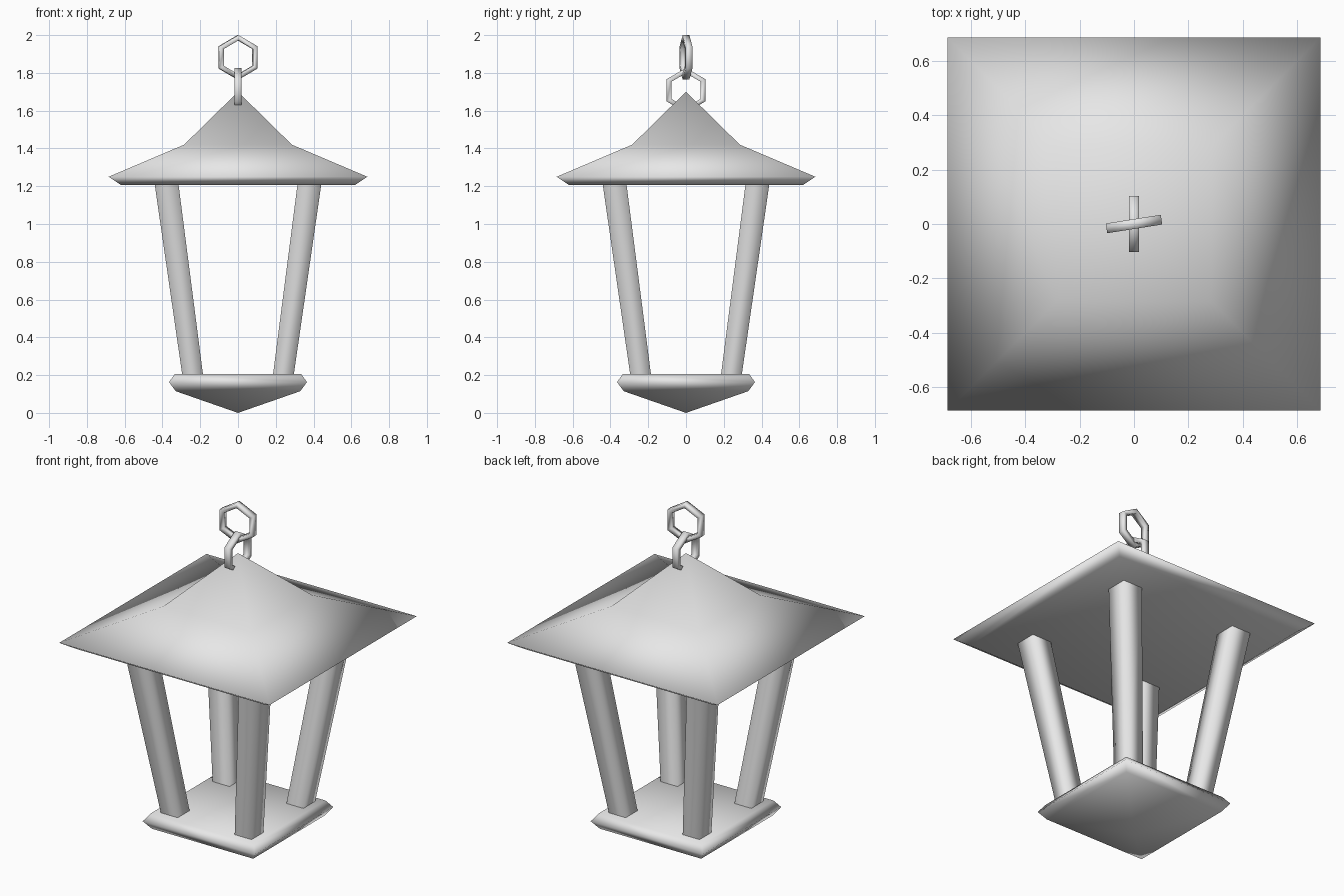
import bpy, bmesh, math
from mathutils import Matrix, Vector

if "Cube" in bpy.data.objects:
    bpy.data.objects.remove(bpy.data.objects["Cube"])

metal = bpy.data.materials.new("grey metal")
metal.diffuse_color = (0.8, 0.8, 0.8, 1)
metal.use_nodes = True
metal.node_tree.nodes["Principled BSDF"].inputs["Base Color"].default_value = metal.diffuse_color


def finish(bm, name):
    bmesh.ops.recalc_face_normals(bm, faces=bm.faces[:])
    me = bpy.data.meshes.new(name)
    bm.to_mesh(me)
    bm.free()
    me.materials.append(metal)
    for p in me.polygons:
        p.use_smooth = True
    ob = bpy.data.objects.new(name, me)
    bpy.context.collection.objects.link(ob)
    return ob


def square(bm, cx, cy, h, z):
    return [bm.verts.new((cx + sx * h, cy + sy * h, z))
            for sx, sy in ((-1, -1), (1, -1), (1, 1), (-1, 1))]


def bridge(bm, a, b):
    n = len(a)
    for i in range(n):
        j = (i + 1) % n
        bm.faces.new((a[i], a[j], b[j], b[i]))


def pyramid(name, rings, apex_z):
    """Stacked square rings: flat cap on the first, point after the last."""
    bm = bmesh.new()
    loops = [square(bm, 0, 0, h, z) for h, z in rings]
    bm.faces.new(loops[0])
    for a, b in zip(loops, loops[1:]):
        bridge(bm, a, b)
    tip = bm.verts.new((0, 0, apex_z))
    for i in range(4):
        bm.faces.new((loops[-1][i], loops[-1][(i + 1) % 4], tip))
    return finish(bm, name)


def link(name, z, angle, r=0.118, t=0.028, w=0.018):
    """Six-sided chain link standing upright, turned about z."""
    bm = bmesh.new()
    rot = Matrix.Rotation(angle, 3, 'Z')
    loops = []
    for k in range(6):
        a = math.radians(90 + 60 * k)
        loops.append([bm.verts.new(rot @ Vector((rr * math.cos(a), y, z + rr * math.sin(a))))
                      for rr, y in ((r, -w), (r, w), (r - t, w), (r - t, -w))])
    for k in range(6):
        bridge(bm, loops[k], loops[(k + 1) % 6])
    return finish(bm, name)


# Roof and base
pyramid("roof", [(0.62, 1.207), (0.685, 1.25), (0.285, 1.42)], 1.70)
pyramid("base", [(0.335, 0.205), (0.365, 0.163), (0.33, 0.115)], 0.0)

# Four leaning corner posts
for sx, fx in ((-1, "left"), (1, "right")):
    for sy, fy in ((-1, "front"), (1, "back")):
        bm = bmesh.new()
        bridge(bm, square(bm, sx * 0.24, sy * 0.24, 0.055, 0.2),
               square(bm, sx * 0.378, sy * 0.378, 0.063, 1.21))
        finish(bm, f"{fy}_{fx}_post")

# Hanging chain
link("lower_link", 1.708, math.radians(90))
link("upper_link", 1.882, math.radians(9))
